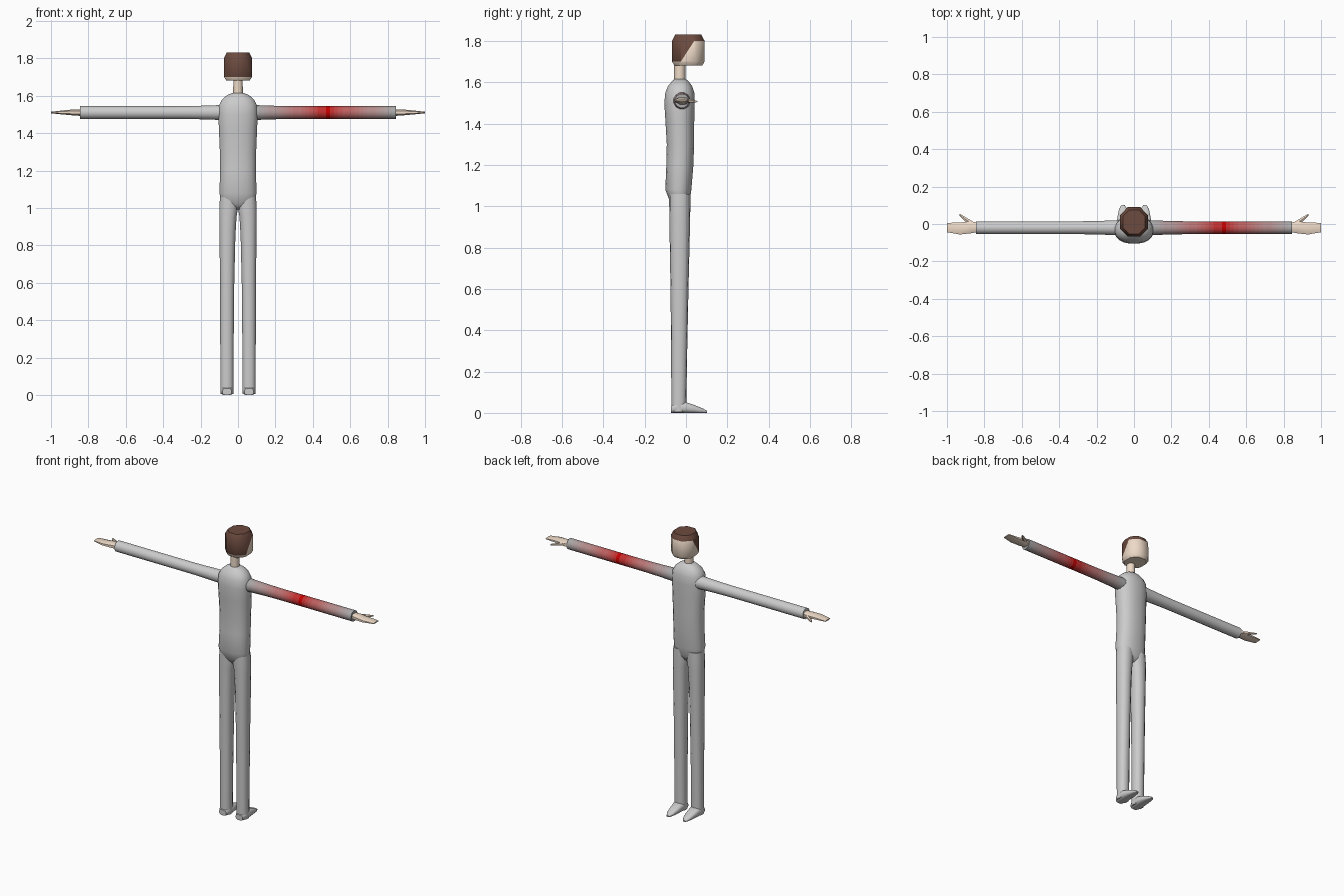
import bpy, bmesh, math
from mathutils import Vector

if "Cube" in bpy.data.objects:
    bpy.data.objects.remove(bpy.data.objects["Cube"])


def material(name, rgb):
    m = bpy.data.materials.new(name)
    m.diffuse_color = (*rgb, 1)
    m.use_nodes = True
    m.node_tree.nodes["Principled BSDF"].inputs["Base Color"].default_value = m.diffuse_color
    return m


def loft(name, axis, stations, n=16, mats=(), pick=None, power=2.0, side=1, cuts=(), angle=40):
    """Skin cross-sections (t, a0, a1, b0, b1) along an axis; side=-1 mirrors in x."""
    bm = bmesh.new()
    rings = []
    half = math.pi / n
    for t, a0, a1, b0, b1 in stations:
        ring = []
        for i in range(n):
            w = 2 * math.pi * i / n + half
            c, s = math.cos(w), math.sin(w)
            c = math.copysign(abs(c) ** (2 / power), c) / math.cos(half) ** (2 / power)
            s = math.copysign(abs(s) ** (2 / power), s) / math.cos(half) ** (2 / power)
            a = (a0 + a1) / 2 + c * (a1 - a0) / 2
            b = (b0 + b1) / 2 + s * (b1 - b0) / 2
            p = {"x": (t, a, b), "y": (a, t, b), "z": (a, b, t)}[axis]
            ring.append(bm.verts.new((p[0] * side, p[1], p[2])))
        rings.append(ring)
    for r, q in zip(rings, rings[1:]):
        for i in range(n):
            j = (i + 1) % n
            bm.faces.new((r[i], r[j], q[j], q[i]))
    bm.faces.new(rings[0])
    bm.faces.new(rings[-1])
    for co, no in cuts:
        bmesh.ops.bisect_plane(bm, geom=bm.verts[:] + bm.edges[:] + bm.faces[:],
                               plane_co=co, plane_no=no)
    bmesh.ops.recalc_face_normals(bm, faces=bm.faces[:])
    if pick:
        for f in bm.faces:
            f.material_index = pick(f.calc_center_median())
    me = bpy.data.meshes.new(name)
    bm.to_mesh(me)
    bm.free()
    ob = bpy.data.objects.new(name, me)
    bpy.context.collection.objects.link(ob)
    for m in mats:
        me.materials.append(m)
    bpy.ops.object.select_all(action="DESELECT")
    ob.select_set(True)
    bpy.context.view_layer.objects.active = ob
    bpy.ops.object.shade_smooth_by_angle(angle=math.radians(angle))
    return ob


skin = material("skin", (0.85, 0.70, 0.57))
hair = material("hair", (0.15, 0.07, 0.05))

# Torso
loft("torso", "z", [
    (0.99, -0.05, 0.05, -0.055, 0.0), (1.02, -0.09, 0.09, -0.077, 0.017),
    (1.08, -0.099, 0.099, -0.10, 0.026), (1.2, -0.096, 0.096, -0.095, 0.036),
    (1.3, -0.097, 0.097, -0.093, 0.039), (1.42, -0.102, 0.102, -0.10, 0.04),
    (1.5, -0.105, 0.105, -0.105, 0.042), (1.55, -0.101, 0.101, -0.10, 0.04),
    (1.58, -0.085, 0.085, -0.088, 0.03), (1.602, -0.06, 0.06, -0.07, 0.015),
    (1.615, -0.03, 0.03, -0.058, 0.0)], n=20, power=2.3, angle=60)

# Neck
loft("neck", "z", [(1.59, -0.026, 0.026, -0.057, -0.004),
                   (1.69, -0.025, 0.025, -0.056, -0.004)], n=10, mats=(skin,))

# Head, with the hair line cut into its surface
slant = Vector((0, 0.115, -0.075))
line = Vector((0, -0.035, 1.685))


def is_hair(c):
    behind = (c - line).dot(slant) < 0
    return 1 if c.z > 1.80 or (behind and c.z > 1.70) else 0


loft("head", "z", [(1.68, -0.062, 0.062, -0.055, 0.078), (1.70, -0.075, 0.075, -0.068, 0.09),
                   (1.80, -0.075, 0.075, -0.068, 0.09), (1.83, -0.06, 0.06, -0.053, 0.074)],
     n=8, mats=(skin, hair), pick=is_hair, power=2.2, cuts=[(line, slant)], angle=50)

# Red patch fading along one sleeve
LEVELS = 14
fade = []
for k in range(LEVELS + 1):
    t = k / LEVELS
    fade.append(material(f"sleeve_fade_{k}",
                         (0.4 + 0.15 * t, 0.4 * (1 - t), 0.4 * (1 - t))))


def fade_index(c):
    return round(LEVELS * max(0, 1 - abs(c.x - 0.475) / 0.37))


def sleeve(x):
    flare = 0.008 * max(0, (0.35 - x) / 0.3) ** 2
    return (x, -0.054 - flare, 0.014 + flare, 1.476 - flare, 1.544 + flare)


arm = [sleeve(0.05 + 0.795 * i / 36) for i in range(37)]

for side, tag in ((1, "right"), (-1, "left")):
    # Sleeve
    if side == 1:
        loft(f"{tag}_arm", "x", arm, n=12, mats=fade, pick=fade_index)
    else:
        loft(f"{tag}_arm", "x", arm[::4], n=12, side=side)
    # Hand and thumb
    loft(f"{tag}_hand", "x", [
        (0.84, -0.043, 0.008, 1.492, 1.527), (0.875, -0.05, 0.014, 1.494, 1.527),
        (0.93, -0.056, 0.008, 1.499, 1.522), (1.0, -0.044, 0.006, 1.506, 1.514)],
        n=8, mats=(skin,), power=2.4, side=side)
    loft(f"{tag}_thumb", "x", [
        (0.86, -0.015, 0.012, 1.501, 1.52), (0.90, 0.012, 0.036, 1.502, 1.516),
        (0.932, 0.042, 0.055, 1.503, 1.511)], n=6, mats=(skin,), side=side)
    # Leg
    loft(f"{tag}_leg", "z", [
        (0.005, 0.024, 0.094, -0.07, 0.0), (0.3, 0.023, 0.095, -0.071, 0.005),
        (0.6, 0.02, 0.096, -0.074, 0.011), (0.85, 0.014, 0.099, -0.078, 0.017),
        (0.95, 0.008, 0.1, -0.079, 0.019), (1.0, 0.0, 0.1, -0.08, 0.02),
        (1.06, 0.0, 0.096, -0.08, 0.02)], n=14, power=2.3, side=side)
    # Shoe
    loft(f"{tag}_shoe", "y", [
        (-0.073, 0.035, 0.083, 0.0, 0.035), (-0.05, 0.024, 0.094, 0.0, 0.05),
        (0.0, 0.024, 0.094, 0.0, 0.052), (0.04, 0.028, 0.088, 0.0, 0.038),
        (0.08, 0.037, 0.08, 0.0, 0.022), (0.102, 0.05, 0.067, 0.0, 0.01)],
        n=12, power=3.0, side=side)
